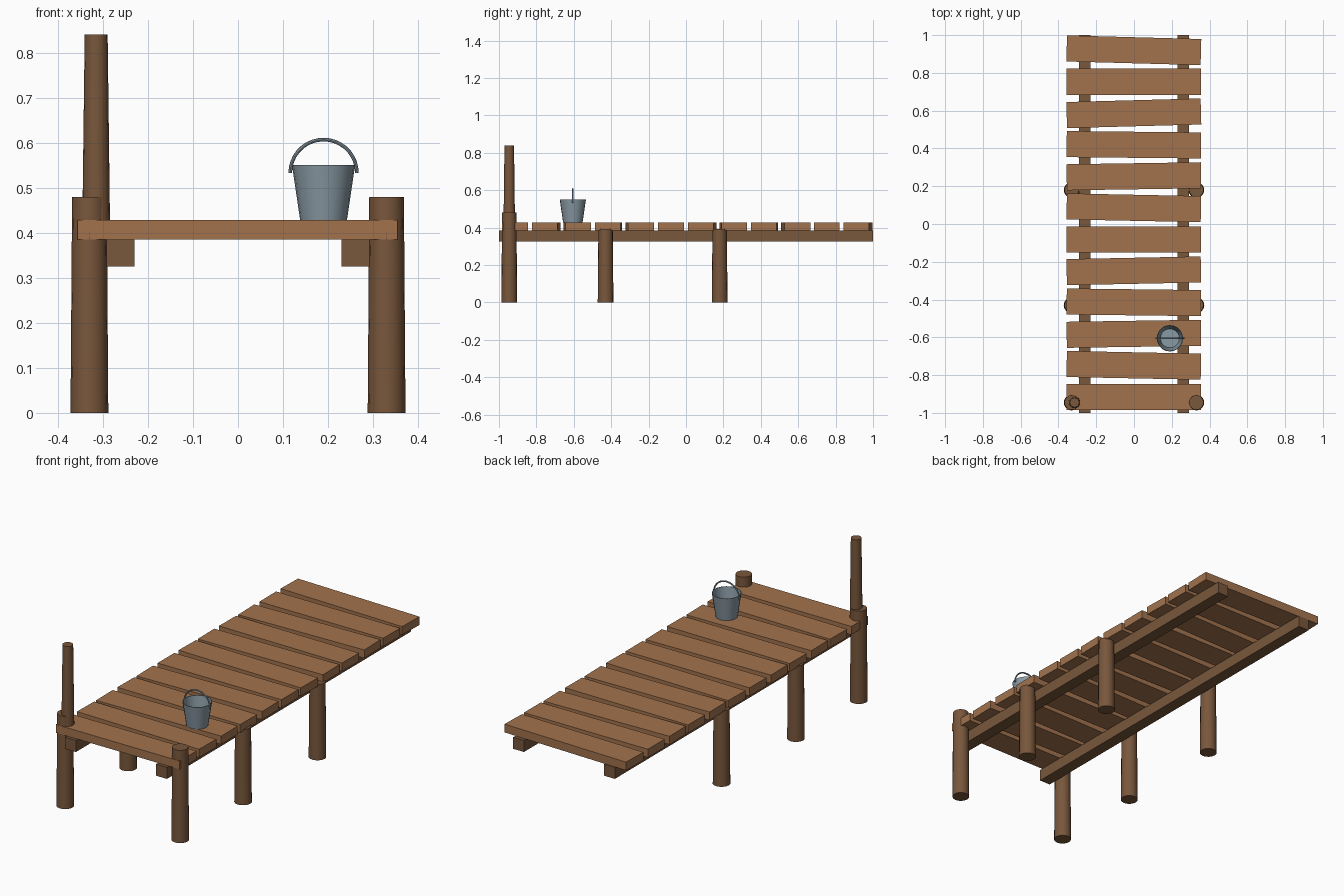
import bpy, bmesh, math

if "Cube" in bpy.data.objects:
    bpy.data.objects.remove(bpy.data.objects["Cube"])


def material(name, rgb):
    m = bpy.data.materials.new(name)
    m.diffuse_color = (*rgb, 1)
    m.use_nodes = True
    m.node_tree.nodes["Principled BSDF"].inputs["Base Color"].default_value = m.diffuse_color
    return m


PLANK = material("plank_wood", (0.36, 0.17, 0.075))
POST = material("post_wood", (0.19, 0.095, 0.045))
METAL = material("bucket_metal", (0.25, 0.32, 0.37))


def finish(name, bm, mat, loc=(0, 0, 0), rot=0, smooth=False):
    bmesh.ops.recalc_face_normals(bm, faces=bm.faces)
    mesh = bpy.data.meshes.new(name)
    bm.to_mesh(mesh)
    bm.free()
    mesh.materials.append(mat)
    ob = bpy.data.objects.new(name, mesh)
    ob.location, ob.rotation_euler.z = loc, rot
    bpy.context.collection.objects.link(ob)
    if smooth:
        bpy.ops.object.select_all(action='DESELECT')
        ob.select_set(True)
        bpy.context.view_layer.objects.active = ob
        bpy.ops.object.shade_smooth_by_angle(angle=math.radians(40))
    return ob


def box(name, size, loc, mat, rot=0):
    bm = bmesh.new()
    bmesh.ops.create_cube(bm, size=1)
    bmesh.ops.scale(bm, vec=size, verts=bm.verts)
    return finish(name, bm, mat, loc, rot)


def lathe(name, profile, loc, mat, sides):
    """Revolve (radius, height) points; radius 0 closes on the axis."""
    bm = bmesh.new()
    verts = [bm.verts.new((r, 0, z)) for r, z in profile]
    edges = [bm.edges.new(p) for p in zip(verts, verts[1:])]
    bmesh.ops.spin(bm, geom=verts + edges, cent=(0, 0, 0), axis=(0, 0, 1),
                   angle=2 * math.pi, steps=sides)
    bmesh.ops.remove_doubles(bm, verts=bm.verts, dist=1e-5)
    return finish(name, bm, mat, loc, 0, True)


def log(name, x, y, z0, z1, r0, r1):
    return lathe(name, [(0, z0), (r0, z0), (r1, z1), (0, z1)], (x, y, 0), POST, 16)


# Deck planks, each slightly skewed
skews = [0, -0.02, 0.015, -0.012, 0.02, 0, -0.02, 0.015, -0.01, 0.027, 0, -0.027]
for i, skew in enumerate(skews):
    box(f"plank_{i + 1}", (0.711, 0.138, 0.043),
        (-0.001, -0.915 + i * 0.1668, 0.4065), PLANK, skew)

# Beams and posts on both sides
for side, s in (("left", -1), ("right", 1)):
    box(f"beam_{side}", (0.062, 2, 0.06), (s * 0.261, 0, 0.355), POST)
    for part, y, top in (("front", -0.945, 0.48), ("middle", -0.43, 0.392), ("back", 0.18, 0.392)):
        log(f"{part}_post_{side}", s * 0.33, y, 0, top, 0.042, 0.0385)

# Tall mooring pole
log("mooring_pole", -0.315, -0.945, 0.40, 0.84, 0.031, 0.0255)

# Bucket with open top
BX, BY = 0.19, -0.605
lathe("bucket", [(0, 0.428), (0.052, 0.428), (0.07, 0.55), (0.067, 0.55), (0.05, 0.433), (0, 0.433)],
      (BX, BY, 0), METAL, 20)

# Arched handle: a ring section swept over half a circle
bm = bmesh.new()
ring = bmesh.ops.create_circle(bm, segments=8, radius=0.004, cap_ends=True)["verts"]
bmesh.ops.translate(bm, vec=(0.074, 0, 0), verts=ring)
start = list(bm.faces)
geom = start + list(bm.edges) + list(bm.verts)
bmesh.ops.spin(bm, geom=geom, cent=(0, 0, 0), axis=(0, -1, 0),
               angle=math.pi, steps=18, use_duplicate=False)
finish("bucket_handle", bm, METAL, (BX, BY, 0.533), 0, True)
